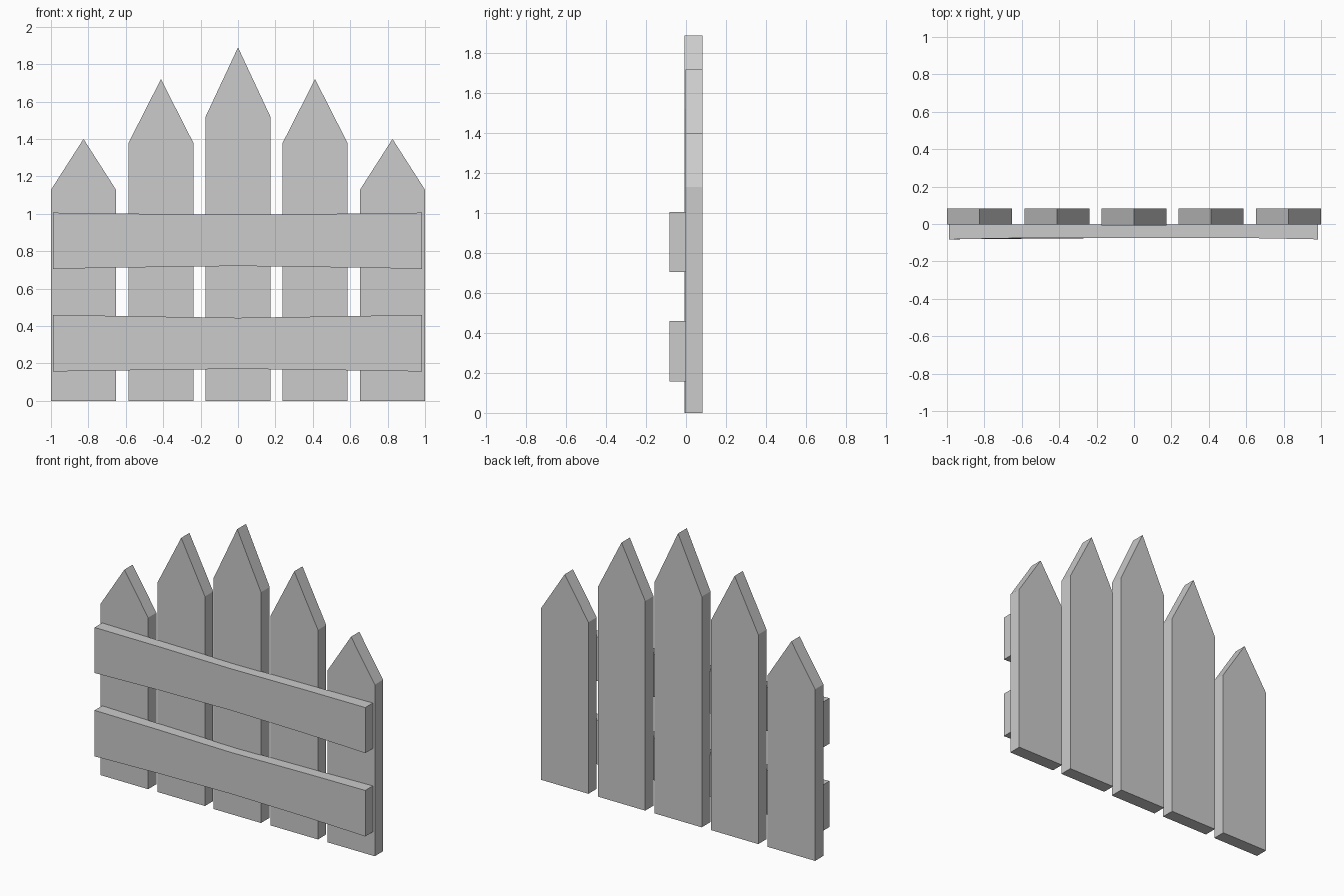
import bpy, bmesh

if "Cube" in bpy.data.objects:
    bpy.data.objects.remove(bpy.data.objects["Cube"])


def prism(name, outline, y0, y1):
    """Extrude an x-z outline from y0 to y1 (each a number or one value per point)."""
    n = len(outline)
    fronts = y0 if isinstance(y0, list) else [y0] * n
    bm = bmesh.new()
    front = [bm.verts.new((x, y, z)) for (x, z), y in zip(outline, fronts)]
    back = [bm.verts.new((x, y1, z)) for x, z in outline]
    bm.faces.new(front)
    bm.faces.new(back[::-1])
    for i in range(n):
        j = (i + 1) % n
        bm.faces.new((front[j], front[i], back[i], back[j]))
    bmesh.ops.recalc_face_normals(bm, faces=bm.faces)
    mesh = bpy.data.meshes.new(name)
    bm.to_mesh(mesh)
    bm.free()
    obj = bpy.data.objects.new(name, mesh)
    bpy.context.collection.objects.link(obj)
    return obj


# Pointed pickets: centre x, shoulder height, peak height, front y
half = 0.173
pickets = [(0.0, 1.52, 1.89, -0.008)]
for side in (-1, 1):
    pickets += [(side * 0.412, 1.38, 1.72, -0.003), (side * 0.826, 1.13, 1.40, -0.003)]
for x, shoulder, peak, front in pickets:
    prism("picket", [(x - half, 0), (x + half, 0), (x + half, shoulder),
                     (x, peak), (x - half, shoulder)], front, 0.083)

# Cross rails, slightly narrower in the middle
stations = [(-0.988, 0.0), (-0.55, 0.5), (0.0, 1.0), (0.55, 0.5), (0.985, 0.0)]
for name, low, high, rise, drop in (("lower_rail", 0.157, 0.46, 0.014, 0.016),
                                    ("upper_rail", 0.706, 1.006, 0.015, 0.011)):
    bottom = [(x, low + rise * t) for x, t in stations]
    top = [(x, high - drop * t) for x, t in stations]
    depth = [-0.082 + 0.008 * min(1, 2 * t) for _, t in stations]
    prism(name, bottom + top[::-1], depth + depth[::-1], -0.003)
